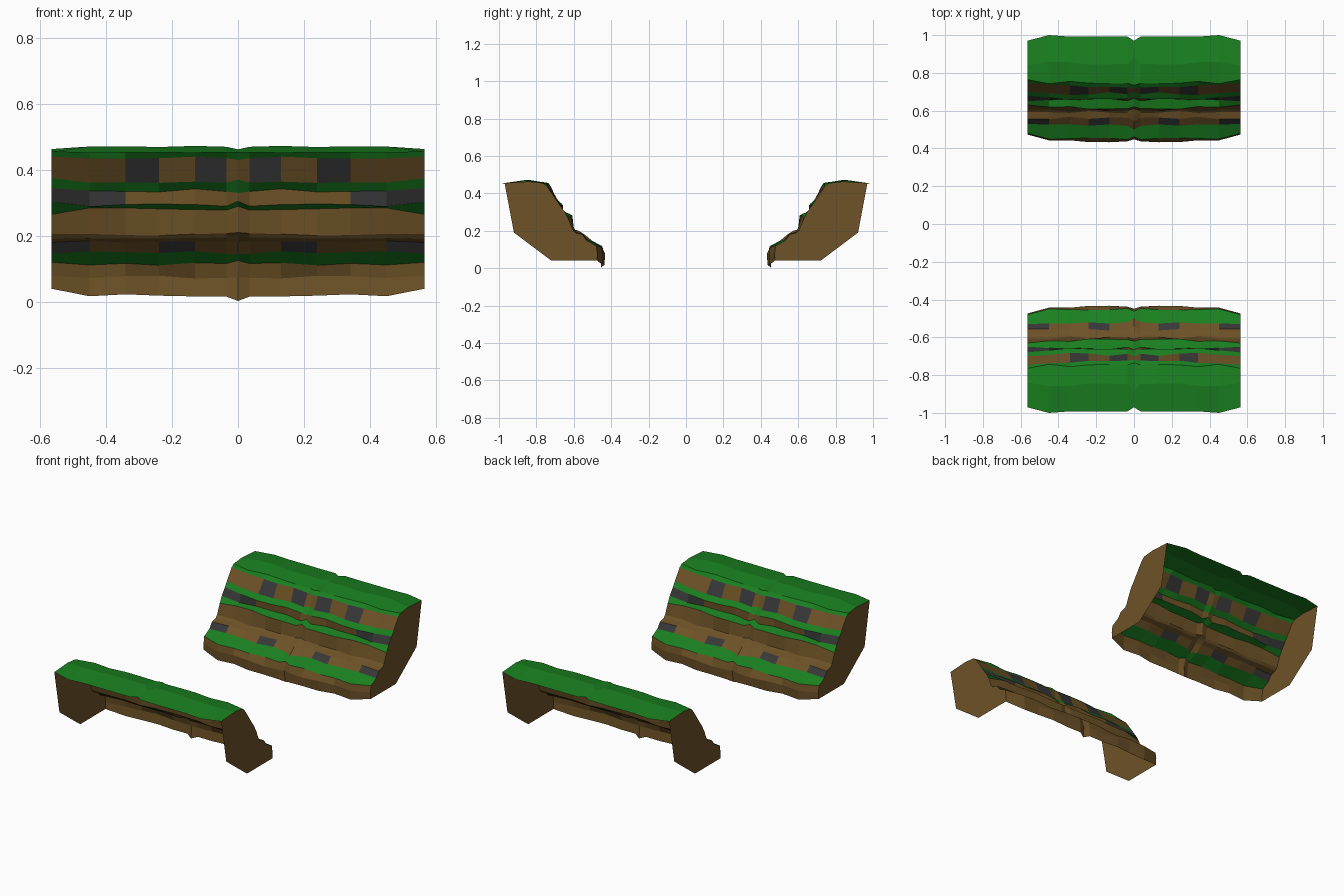
import bpy, bmesh, random

if "Cube" in bpy.data.objects:
    bpy.data.objects.remove(bpy.data.objects["Cube"])
random.seed(4)


def material(name, rgb):
    m = bpy.data.materials.new(name)
    m.diffuse_color = (*rgb, 1)
    m.use_nodes = True
    m.node_tree.nodes["Principled BSDF"].inputs["Base Color"].default_value = m.diffuse_color
    return m


MATS = [material("earth", (0.155, 0.085, 0.02)),
        material("grass", (0.01, 0.215, 0.014)),
        material("stone", (0.04, 0.04, 0.042))]
EARTH, GRASS, STONE = range(3)

# Columns across half the bank, from the centre pinch to the end
COLS = [0, 0.035, 0.13, 0.24, 0.34, 0.45, 0.565]

# Terrace rows, bottom to top: (y, z) at the centre, mid-span and end
ROWS = [
    ((.455, .003), (.442, .020), (.475, .040)),
    ((.448, .075), (.438, .075), (.474, .080)),
    ((.462, .125), (.450, .115), (.480, .120)),
    ((.500, .145), (.520, .150), (.530, .147)),
    ((.545, .182), (.562, .184), (.555, .180)),
    ((.575, .200), (.590, .195), (.592, .190)),
    ((.610, .210), (.602, .205), (.605, .205)),
    ((.620, .290), (.615, .280), (.630, .265)),
    ((.665, .305), (.660, .292), (.650, .303)),
    ((.670, .330), (.664, .338), (.680, .345)),
    ((.700, .370), (.690, .365), (.700, .375)),
    ((.720, .430), (.730, .435), (.745, .440)),
    ((.735, .455), (.750, .457), (.765, .455)),
    ((.885, .462), (.850, .472), (.840, .463)),
    ((.970, .453), (.997, .452), (.970, .455)),
]
# Colour of the strip above each row, and stone patches by strip -> columns
STRIP = [EARTH, EARTH, GRASS, EARTH, EARTH, EARTH, EARTH,
         GRASS, EARTH, GRASS, EARTH, GRASS, GRASS, GRASS]
PATCHES = {3: (2, 5), 8: (4, 5), 10: (1, 3)}


def make_object(name, bm):
    me = bpy.data.meshes.new(name)
    bm.to_mesh(me)
    bm.free()
    for m in MATS:
        me.materials.append(m)
    ob = bpy.data.objects.new(name, me)
    bpy.context.collection.objects.link(ob)
    # Mirror the half bank across x, and the whole bank across y
    mod = ob.modifiers.new("mirror", 'MIRROR')
    mod.use_axis = (True, True, False)
    mod.merge_threshold = 0.0005
    return ob


# Terraced slope with a grassy top, open at the back and underneath
bm = bmesh.new()
grid = []
for r, (centre, mid, end) in enumerate(ROWS):
    line = []
    for c, x in enumerate(COLS):
        y, z = centre if c == 0 else end if c == len(COLS) - 1 else mid
        if 0 < c < len(COLS) - 1:
            if r < len(ROWS) - 1:
                y += random.uniform(-.008, .008)
            else:
                y = 1.0 if c == 5 else y - .005
            z += random.uniform(-.005, .005) if r < 12 else random.uniform(-.003, .001)
        line.append(bm.verts.new((x, y, z)))
    grid.append(line)
for r in range(len(ROWS) - 1):
    for c in range(len(COLS) - 1):
        f = bm.faces.new((grid[r][c], grid[r][c + 1], grid[r + 1][c + 1], grid[r + 1][c]))
        f.material_index = STONE if c in PATCHES.get(r, ()) else STRIP[r]
make_object("terraced_bank", bm)

# Flat earth walls closing the ends
bm = bmesh.new()
outline = [(.72, .04), (.92, .19)] + [row[2] for row in reversed(ROWS)]
f = bm.faces.new([bm.verts.new((COLS[-1], y, z)) for y, z in outline])
f.normal_update()
if f.normal.x < 0:
    f.normal_flip()
f.material_index = EARTH
make_object("bank_end_walls", bm)
